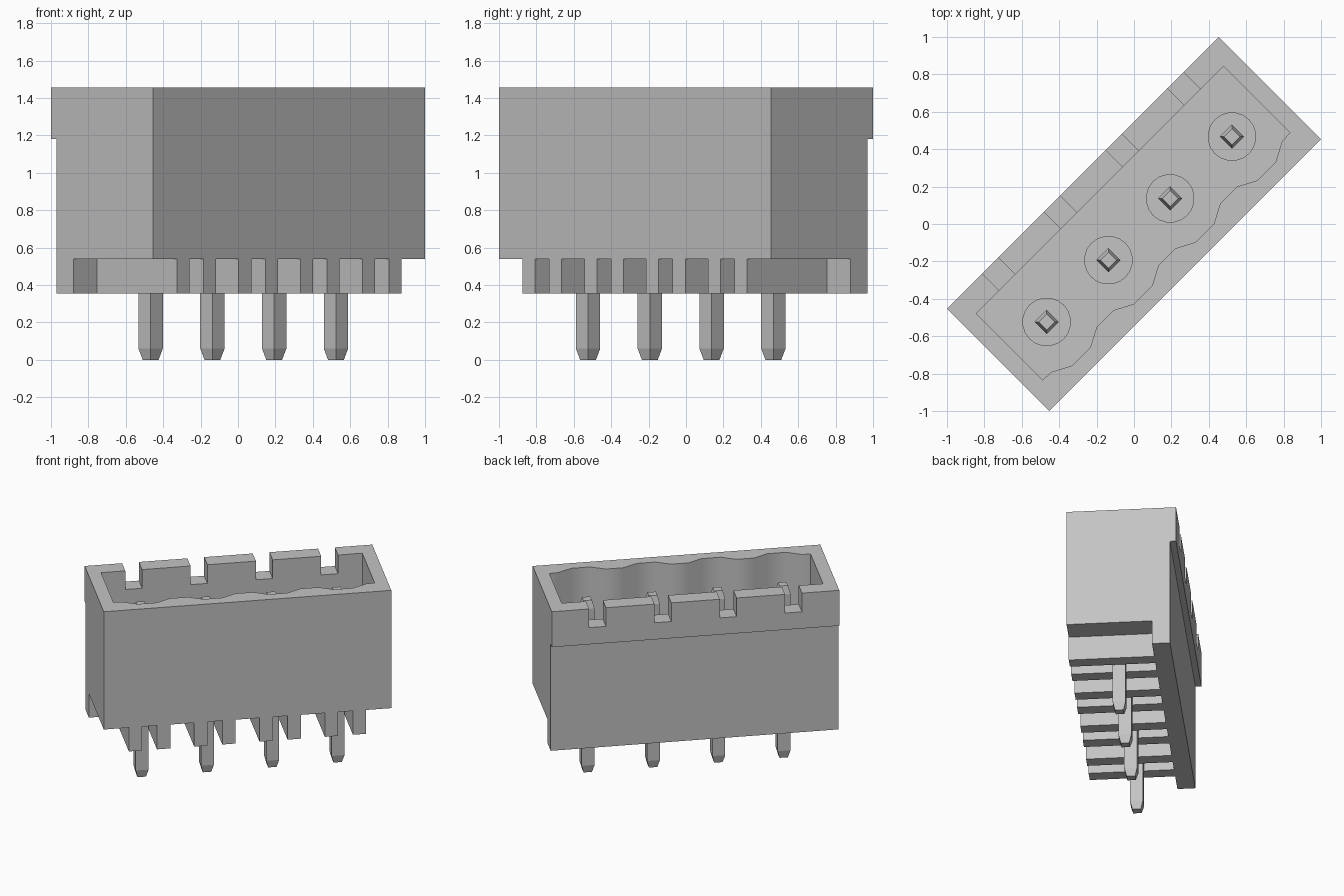
import bpy
import bmesh
from math import pi, radians
from mathutils import Matrix

cube = bpy.data.objects.get("Cube")
if cube:
    bpy.data.objects.remove(cube, do_unlink=True)

PINS = [(i - 1.5) * 0.467 for i in range(4)]
PIN_Y = -0.04
BOTTOM, BASE, FLOOR, STEP, TOP = 0.355, 0.54, 0.68, 1.18, 1.455
FRONT, BACK, LIP = -0.387, 0.344, 0.387
HALF = 1.028
TURN = radians(45)

grey = bpy.data.materials.new("grey plastic")
grey.use_nodes = True
grey.diffuse_color = (0.55, 0.55, 0.55, 1)
grey.node_tree.nodes["Principled BSDF"].inputs["Base Color"].default_value = grey.diffuse_color


def finish(name, bm):
    """Turn a bmesh into an object lying along the diagonal."""
    bmesh.ops.recalc_face_normals(bm, faces=bm.faces)
    mesh = bpy.data.meshes.new(name)
    bm.to_mesh(mesh)
    bm.free()
    mesh.materials.append(grey)
    obj = bpy.data.objects.new(name, mesh)
    obj.rotation_euler.z = TURN
    bpy.context.collection.objects.link(obj)
    return obj


def prism(name, points, offset):
    """Extrude a closed outline by an offset vector."""
    bm = bmesh.new()
    face = bm.faces.new([bm.verts.new(p) for p in points])
    new = bmesh.ops.extrude_face_region(bm, geom=[face])["geom"]
    verts = [v for v in new if isinstance(v, bmesh.types.BMVert)]
    bmesh.ops.translate(bm, verts=verts, vec=offset)
    return finish(name, bm)


def box(name, x0, x1, y0, y1, z0, z1):
    outline = [(x0, y0, z0), (x1, y0, z0), (x1, y1, z0), (x0, y1, z0)]
    return prism(name, outline, (0, 0, z1 - z0))


def cut(obj, cutter):
    """Subtract a cutter and discard it."""
    mod = obj.modifiers.new("cut", "BOOLEAN")
    mod.operation = "DIFFERENCE"
    mod.solver = "EXACT"
    mod.object = cutter
    bpy.context.view_layer.update()
    graph = bpy.context.evaluated_depsgraph_get()
    obj.data = bpy.data.meshes.new_from_object(obj.evaluated_get(graph))
    obj.modifiers.clear()
    bpy.data.objects.remove(cutter, do_unlink=True)


def smooth(obj):
    bpy.ops.object.select_all(action="DESELECT")
    obj.select_set(True)
    bpy.context.view_layer.objects.active = obj
    bpy.ops.object.shade_smooth_by_angle(angle=radians(35))


# Housing: stepped side profile swept along its length
side = [(FRONT, TOP), (FRONT, BASE), (0.217, BASE), (0.217, BOTTOM),
        (BACK, BOTTOM), (BACK, STEP), (LIP, STEP), (LIP, TOP)]
housing = prism("housing", [(-HALF, y, z) for y, z in side], (2 * HALF, 0, 0))

# Cavity with a scalloped front wall
wall = [(-0.934, 0.258), (-0.934, -0.244)]
for x in PINS:
    wall += [(x - 0.17, -0.248), (x - 0.068, -0.302), (x + 0.068, -0.302), (x + 0.17, -0.248)]
wall += [(0.934, -0.244), (0.934, 0.258)]
cut(housing, prism("cavity_cutter", [(x, y, FLOOR) for x, y in wall], (0, 0, 1)))

# Key slots through the back wall
for x in PINS:
    cut(housing, box("slot_cutter", x - 0.06, x + 0.06, 0.2, 0.5, 1.31, 1.6))
smooth(housing)

for i, x in enumerate(PINS, 1):
    # Pair of standoff ribs beneath the housing
    for label, s in (("right", -1), ("left", 1)):
        a, b = sorted((x + s * 0.053, x + s * 0.148))
        box(f"rib_{i}_{label}", a, b, FRONT, 0.217, BOTTOM, BASE)

    # Round collar on the cavity floor
    bm = bmesh.new()
    bmesh.ops.create_cone(bm, cap_ends=True, segments=20, radius1=0.13, radius2=0.13, depth=0.04,
                          matrix=Matrix.Translation((x, PIN_Y, FLOOR + 0.01)))
    smooth(finish(f"collar_{i}", bm))

    # Square pin with tapered tips
    bm = bmesh.new()
    rings = []
    for z, r in ((0, 0.03), (0.06, 0.046), (1.275, 0.046), (1.335, 0.03)):
        rings.append([bm.verts.new((x + sx * r, PIN_Y + sy * r, z))
                      for sx, sy in ((-1, -1), (1, -1), (1, 1), (-1, 1))])
    for low, high in zip(rings, rings[1:]):
        for k in range(4):
            n = (k + 1) % 4
            bm.faces.new((low[k], low[n], high[n], high[k]))
    bm.faces.new(rings[0])
    bm.faces.new(rings[-1])
    finish(f"pin_{i}", bm)
